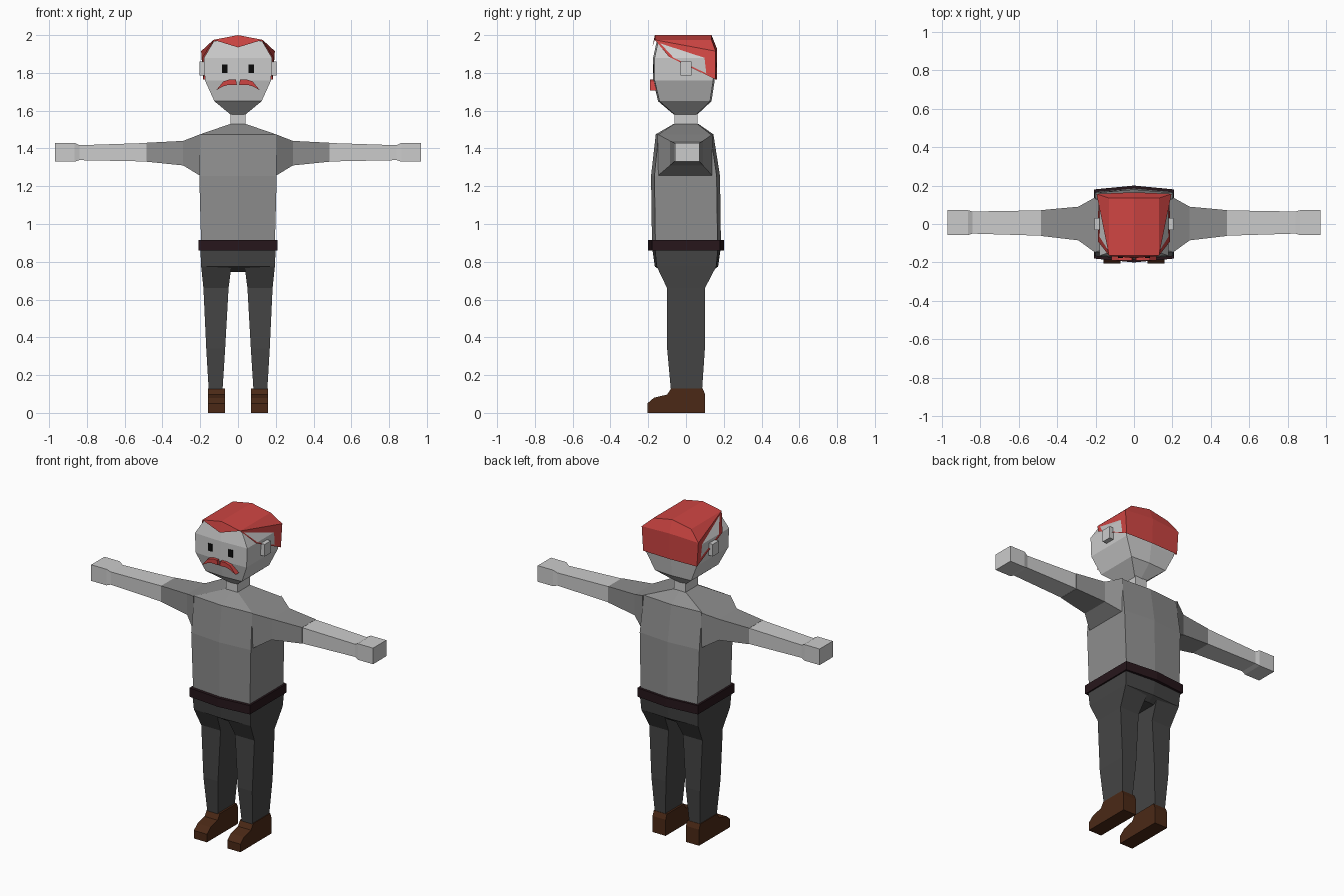
import bpy, bmesh

if "Cube" in bpy.data.objects:
    bpy.data.objects.remove(bpy.data.objects["Cube"])


def material(name, r, g, b):
    m = bpy.data.materials.new(name)
    m.diffuse_color = (r, g, b, 1)
    m.use_nodes = True
    m.node_tree.nodes["Principled BSDF"].inputs["Base Color"].default_value = m.diffuse_color
    return m


RED = material("red", 0.62, 0.06, 0.055)
SHIRT = material("mid_grey", 0.27, 0.27, 0.27)
DARK = material("dark_grey", 0.06, 0.06, 0.06)
BELT = material("near_black", 0.02, 0.008, 0.011)
BROWN = material("brown", 0.07, 0.022, 0.008)
BLACK = material("black", 0.003, 0.003, 0.003)


def build(name, verts, faces, mat=None, mirror=False):
    bm = bmesh.new()
    vs = [bm.verts.new(v) for v in verts]
    for f in faces:
        bm.faces.new([vs[i] for i in f])
    bmesh.ops.recalc_face_normals(bm, faces=bm.faces)
    me = bpy.data.meshes.new(name)
    bm.to_mesh(me)
    bm.free()
    ob = bpy.data.objects.new(name, me)
    bpy.context.collection.objects.link(ob)
    if mat:
        me.materials.append(mat)
    if mirror:
        ob.modifiers.new("Mirror", 'MIRROR').use_axis[0] = True
    return ob


def loft(name, rings, mat=None, mirror=False):
    """Skin a list of equal-length rings and cap both ends."""
    n = len(rings[0])
    verts = [p for r in rings for p in r]
    faces = [list(range(n)), [len(verts) - n + i for i in range(n)]]
    for k in range(len(rings) - 1):
        for i in range(n):
            j = (i + 1) % n
            faces.append([k * n + i, k * n + j, (k + 1) * n + j, (k + 1) * n + i])
    return build(name, verts, faces, mat, mirror)


def body_ring(z, w, front, back, bulge):
    """Box section with a slightly raised centre line front and back."""
    f, b = front + bulge, back - bulge
    return [(-w, f, z), (0, front, z), (w, f, z), (w, b, z), (0, back, z), (-w, b, z)]


def flat_ring(z, x0, x1, y0, y1):
    return [(x0, y0, z), (x1, y0, z), (x1, y1, z), (x0, y1, z)]


def side_ring(x, y0, y1, z0, z1):
    return [(x, y0, z0), (x, y1, z0), (x, y1, z1), (x, y0, z1)]


def extrude_x(name, x0, x1, profile, mat, mirror=True):
    return loft(name, [[(x, y, z) for y, z in profile] for x in (x0, x1)], mat, mirror)


def box(name, x0, x1, y0, y1, z0, z1, mat=None, mirror=True):
    return loft(name, [flat_ring(z, x0, x1, y0, y1) for z in (z0, z1)], mat, mirror)


# Torso, belt and hips
loft("shirt", [body_ring(*r) for r in (
    (0.89, 0.195, -0.18, 0.185, 0.018),
    (1.255, 0.205, -0.185, 0.18, 0.018),
    (1.475, 0.20, -0.16, 0.145, 0.015),
    (1.53, 0.04, -0.065, 0.065, 0.005))], SHIRT)
loft("belt", [body_ring(z, 0.208, -0.2, 0.2, 0.02) for z in (0.86, 0.915)], BELT)
loft("hips", [body_ring(*r) for r in (
    (0.745, 0.04, -0.12, 0.13, 0.005),
    (0.775, 0.195, -0.165, 0.17, 0.01),
    (0.88, 0.2, -0.18, 0.185, 0.015))], DARK)

# Legs and shoes
loft("leg", [flat_ring(*r) for r in (
    (0.775, 0.035, 0.195, -0.155, 0.16),
    (0.66, 0.05, 0.183, -0.10, 0.10),
    (0.34, 0.068, 0.168, -0.10, 0.10),
    (0.12, 0.082, 0.155, -0.08, 0.085))], DARK, True)
extrude_x("shoe", 0.07, 0.16, [
    (0.10, 0), (0.10, 0.10), (0.088, 0.13), (-0.078, 0.13),
    (-0.10, 0.097), (-0.17, 0.08), (-0.205, 0.05), (-0.205, 0)], BROWN)

# Sleeves, then bare forearms and hands
loft("sleeve", [side_ring(*r) for r in (
    (0.20, -0.15, 0.14, 1.255, 1.475),
    (0.29, -0.085, 0.09, 1.31, 1.44),
    (0.485, -0.062, 0.072, 1.33, 1.43))], SHIRT, True)
loft("forearm_and_hand", [side_ring(*r) for r in (
    (0.48, -0.061, 0.071, 1.331, 1.429),
    (0.84, -0.05, 0.065, 1.338, 1.417),
    (0.865, -0.058, 0.072, 1.33, 1.43),
    (0.97, -0.058, 0.072, 1.33, 1.43))], None, True)

# Neck, head and ears
box("neck", -0.04, 0.04, -0.062, 0.062, 1.52, 1.59, None, False)
loft("head", [body_ring(*r) for r in (
    (1.58, 0.04, -0.065, 0.06, 0.005),
    (1.65, 0.125, -0.148, 0.135, 0.008),
    (1.76, 0.175, -0.174, 0.152, 0.008),
    (1.88, 0.18, -0.174, 0.152, 0.008),
    (1.968, 0.128, -0.155, 0.125, 0.008))])
box("ear", 0.165, 0.205, -0.03, 0.03, 1.785, 1.86)

# Eyes and moustache
box("eye", 0.056, 0.084, -0.176, -0.16, 1.80, 1.845, BLACK)
stache = [(0.006, 1.735), (0.011, 1.765), (0.045, 1.765), (0.077, 1.755),
          (0.116, 1.708), (0.08, 1.728), (0.05, 1.737)]
loft("moustache", [[(x, y, z) for x, z in stache] for y in (-0.19, -0.155)], RED, True)

# Hair cap: one half, mirrored
hair = [(0, -0.165, 2.0), (0, 0.135, 2.0), (0.13, -0.165, 1.975), (0.13, 0.135, 1.975),
        (0.195, 0.157, 1.915), (0, 0.165, 1.925), (0.185, 0.157, 1.765), (0, 0.163, 1.765),
        (0.188, -0.09, 1.885), (0, -0.178, 1.935)]
build("hair", hair, [(0, 2, 3, 1), (1, 3, 4, 5), (5, 4, 6, 7), (2, 4, 3),
                     (2, 8, 6, 4), (9, 2, 0)], RED, True)
